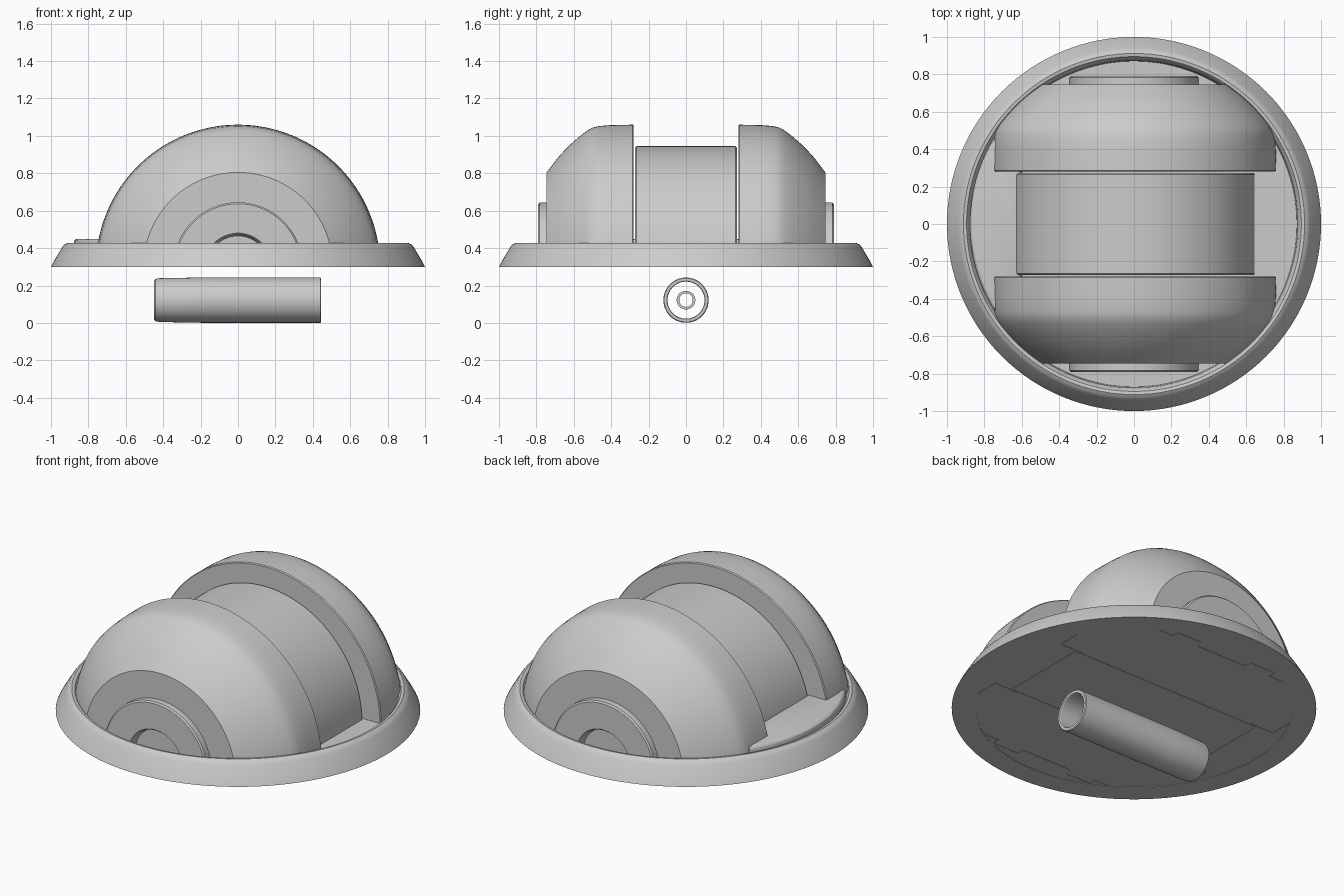
import bpy, bmesh, math
from mathutils import Vector

if "Cube" in bpy.data.objects:
    bpy.data.objects.remove(bpy.data.objects["Cube"])

HUB_Z = 0.30   # height of the wheel axle


def finish(name, bm, angle=30):
    bmesh.ops.remove_doubles(bm, verts=bm.verts, dist=1e-5)
    bmesh.ops.recalc_face_normals(bm, faces=bm.faces)
    mesh = bpy.data.meshes.new(name)
    bm.to_mesh(mesh)
    bm.free()
    ob = bpy.data.objects.new(name, mesh)
    bpy.context.collection.objects.link(ob)
    bpy.ops.object.select_all(action='DESELECT')
    ob.select_set(True)
    bpy.context.view_layer.objects.active = ob
    bpy.ops.object.shade_smooth_by_angle(angle=math.radians(angle))
    return ob


def lathe(name, profile, axis, centre=(0, 0, 0), sweep=math.tau, steps=96, closed=False):
    """Turn (radius, offset along axis) points about the x, y or z axis."""
    place = {'x': lambda r, t, a: (t, r * math.cos(a), r * math.sin(a)),
             'y': lambda r, t, a: (r * math.cos(a), t, r * math.sin(a)),
             'z': lambda r, t, a: (r * math.cos(a), r * math.sin(a), t)}[axis]
    bm = bmesh.new()
    c = Vector(centre)
    rows = []
    for i in range(steps + 1):
        a = sweep * i / steps
        rows.append([bm.verts.new(c + Vector(place(r, t, a))) for r, t in profile])
    n = len(profile)
    for i in range(steps):
        for j in range(n if closed else n - 1):
            k = (j + 1) % n
            bm.faces.new((rows[i][j], rows[i + 1][j], rows[i + 1][k], rows[i][k]))
    bmesh.ops.remove_doubles(bm, verts=bm.verts, dist=1e-5)
    bmesh.ops.dissolve_degenerate(bm, edges=bm.edges, dist=1e-6)
    return finish(name, bm)


# flared outer ring with a rounded lip
lathe("base_ring", [(0.885, 0.30), (1.0, 0.30), (0.985, 0.33), (0.94, 0.405), (0.93, 0.418),
                    (0.912, 0.428), (0.895, 0.425), (0.882, 0.41), (0.875, 0.38), (0.87, 0.30)],
      'z', steps=128, closed=True)

# floor closing the ring
lathe("floor_plate", [(0, 0.302), (0.88, 0.302), (0.88, 0.312), (0, 0.312)], 'z', steps=128)

# two half wheels with spherical shoulders, and their stepped hubs
shoulder = [(math.sqrt(0.81 - y * y), y) for y in (0.53, 0.57, 0.61, 0.65, 0.69, 0.745)]
wheel = [(0.60, 0.28), (0.755, 0.28), (0.76, 0.285), (0.758, 0.40), (0.752, 0.47),
         (0.744, 0.50)] + shoulder + [(0.34, 0.745)]
hub = [(0.345, 0.74), (0.345, 0.782), (0.337, 0.79), (0.18, 0.79), (0.172, 0.78),
       (0.165, 0.745), (0, 0.745)]
for side, s in (("front", -1), ("back", 1)):
    for part, prof in (("wheel", wheel), ("hub", hub)):
        lathe(f"{side}_{part}", [(r, s * y) for r, y in prof], 'y', (0, 0, HUB_Z), math.pi)

# drum between the wheels
lathe("drum", [(0, -0.272), (0.638, -0.272), (0.645, -0.265), (0.645, 0.265),
               (0.638, 0.272), (0, 0.272)], 'y', (0, 0, HUB_Z), math.pi)

# raised ledge on the left, following the ring
bm = bmesh.new()
span = math.asin(0.46 / 0.878)
outline = [(-0.878 * math.cos(a), 0.878 * math.sin(a))
           for a in (span * (i / 12 - 1) for i in range(25))]
outline += [(-0.60, 0.46), (-0.60, -0.46)]
face = bm.faces.new([bm.verts.new((x, y, 0.31)) for x, y in outline])
up = bmesh.ops.extrude_face_region(bm, geom=[face])
top = [v for v in up["geom"] if isinstance(v, bmesh.types.BMVert)]
bmesh.ops.translate(bm, verts=top, vec=(0, 0, 0.14))
rim = [e for e in bm.edges if all(v in top for v in e.verts)]
bmesh.ops.bevel(bm, geom=rim, offset=0.02, segments=3, profile=0.5, affect='EDGES')
finish("left_ledge", bm)

# loose tube below: rounded left end, open right end
lathe("tube", [(0.10, -0.44), (0.105, -0.448), (0.113, -0.442), (0.117, -0.42), (0.121, -0.2),
               (0.121, 0.44), (0.117, 0.445), (0.102, 0.445), (0.099, 0.44)],
      'x', (0, 0, 0.122), steps=64, closed=True)
lathe("tube_inner_pipe", [(0.036, -0.44), (0.05, -0.44), (0.05, -0.34), (0.036, -0.34)],
      'x', (0, 0, 0.122), steps=48, closed=True)
